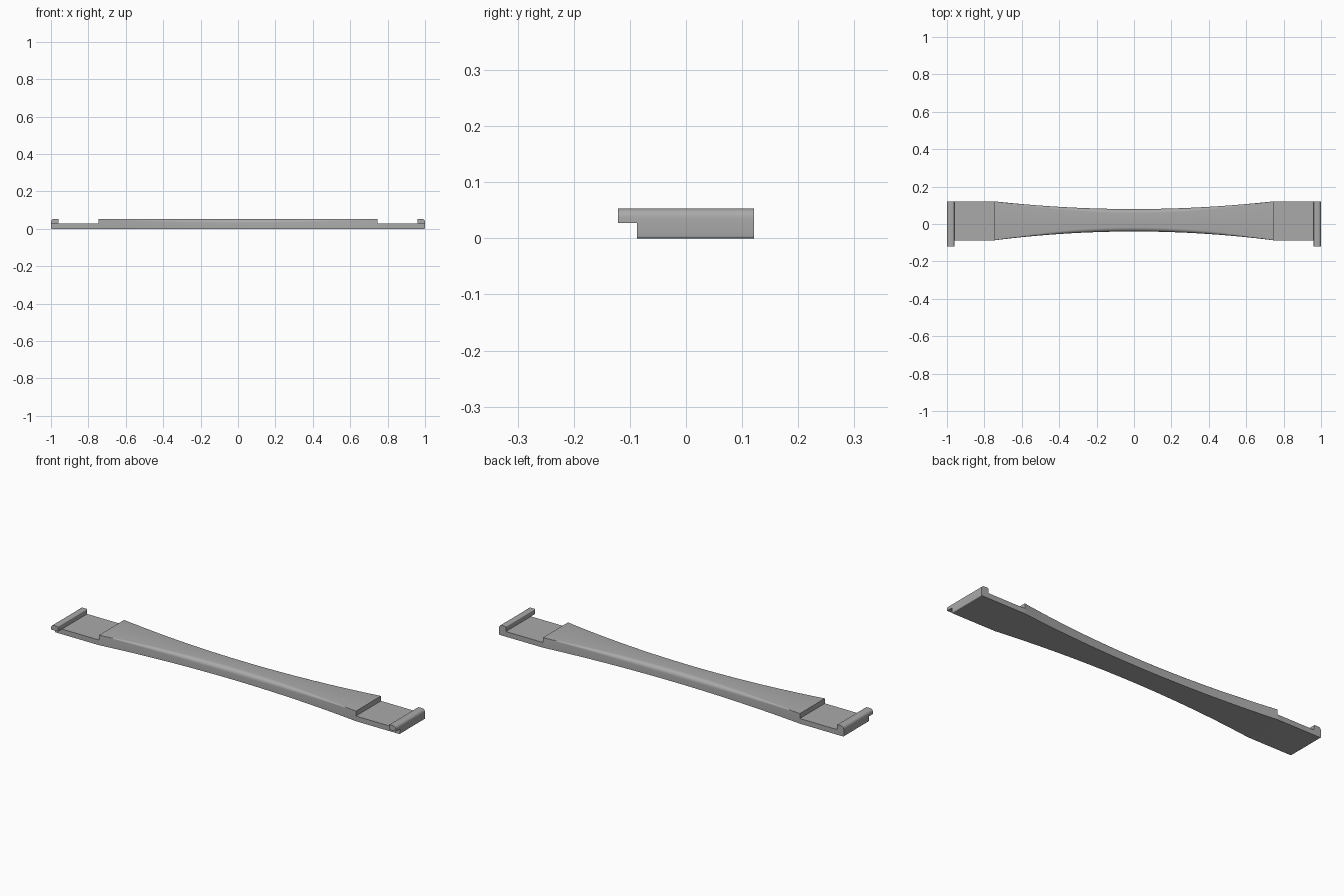
import bpy, bmesh, math

cube = bpy.data.objects.get("Cube")
if cube:
    bpy.data.objects.remove(cube)

grey = bpy.data.materials.new("plain grey")
grey.use_nodes = True
colour = (0.4, 0.4, 0.4, 1)
grey.diffuse_color = colour
grey.node_tree.nodes["Principled BSDF"].inputs["Base Color"].default_value = colour

SHOULDER = 0.745          # half length of the raised grip
DECK, TOP = 0.027, 0.053  # heights of the end plates and the grip
BACK, FRONT = 0.121, -0.087


def loft(name, sections):
    """Skin a row of matching closed sections and cap both ends."""
    bm = bmesh.new()
    rings = [[bm.verts.new(p) for p in s] for s in sections]
    n = len(rings[0])
    for a, b in zip(rings, rings[1:]):
        for i in range(n):
            j = (i + 1) % n
            bm.faces.new((a[i], a[j], b[j], b[i]))
    bm.faces.new(rings[0])
    bm.faces.new(rings[-1])
    bmesh.ops.recalc_face_normals(bm, faces=bm.faces)
    mesh = bpy.data.meshes.new(name)
    bm.to_mesh(mesh)
    bm.free()
    mesh.materials.append(grey)
    obj = bpy.data.objects.new(name, mesh)
    bpy.context.collection.objects.link(obj)
    bpy.ops.object.select_all(action='DESELECT')
    obj.select_set(True)
    bpy.context.view_layer.objects.active = obj
    bpy.ops.object.shade_smooth_by_angle(angle=math.radians(35))
    return obj


def arc(cx, cz, r, start, end, steps=6):
    """Points on an arc, angles in degrees."""
    angles = [math.radians(start + (end - start) * i / steps) for i in range(steps + 1)]
    return [(cx + r * math.cos(a), cz + r * math.sin(a)) for a in angles]


def grip_section(x):
    """Waisted section whose top edges are rounder towards the middle."""
    waist = 1 - (x / SHOULDER) ** 2
    back, front = BACK - 0.041 * waist, FRONT + 0.047 * waist
    r = 0.0002 + 0.022 * waist
    pts = [(front, 0), (back, 0)]
    pts += arc(back - r, TOP - r, r, 0, 90)
    pts += arc(front + r, TOP - r, r, 90, 180)
    return [(x, y, z) for y, z in pts]


# Raised grip with curved sides
STEPS = 48
loft("waisted_grip", [grip_section(SHOULDER * (2 * i / STEPS - 1)) for i in range(STEPS + 1)])

# End plates and their overhanging lips, left and right
plate = [(SHOULDER, 0)] + arc(0.996, 0.004, 0.004, -90, 0, 4) + [(1, DECK), (SHOULDER, DECK)]
lip = [(0.96, DECK), (1, DECK)] + arc(0.984, TOP - 0.016, 0.016, 0, 90) \
    + arc(0.964, TOP - 0.004, 0.004, 90, 180, 3)
for side, sign in (("left", 1), ("right", -1)):
    for part, profile, front in (("end_plate", plate, FRONT), ("end_lip", lip, -BACK)):
        loft(f"{side}_{part}", [[(sign * x, y, z) for x, z in profile] for y in (front, BACK)])
